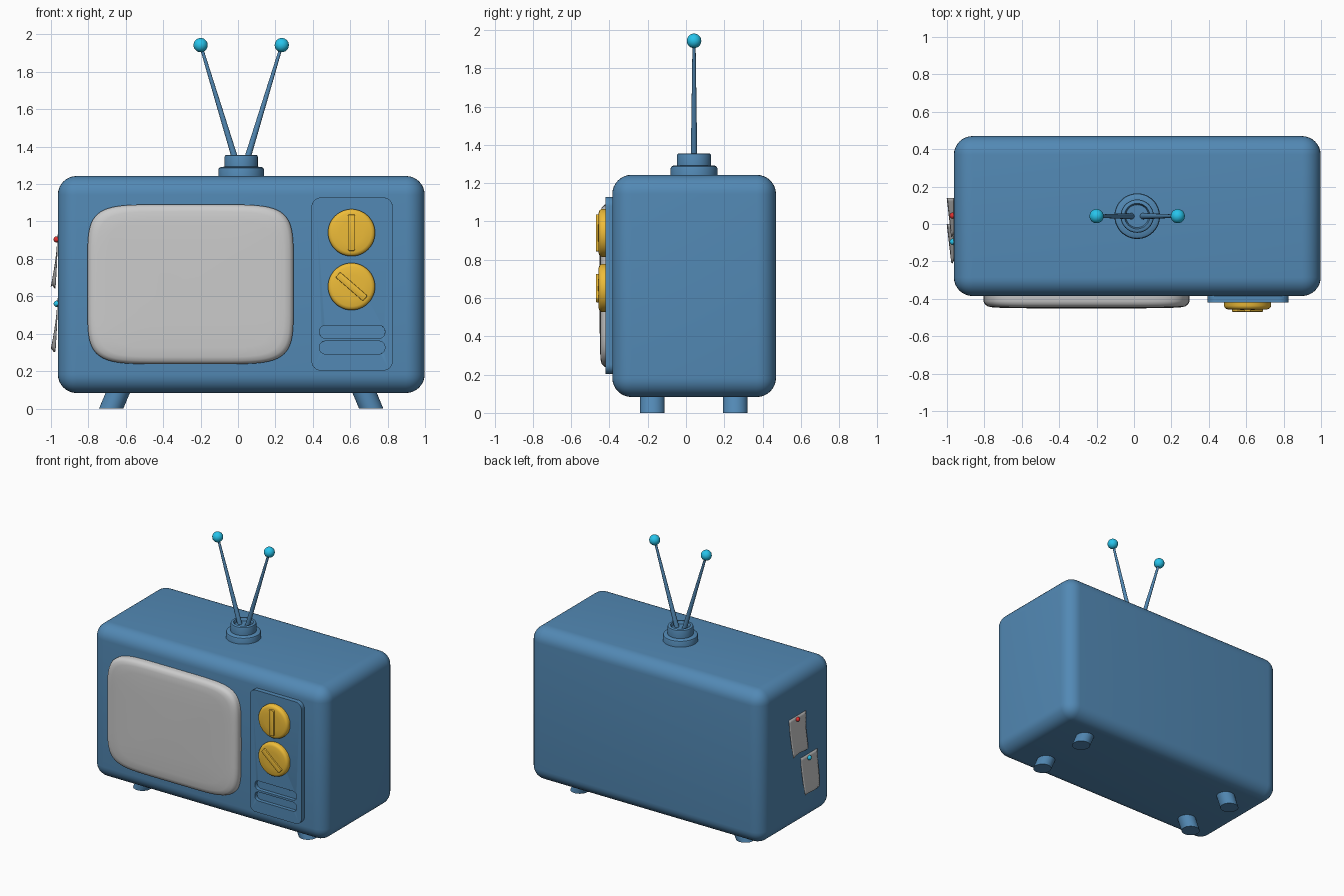
import bpy, bmesh, math
from mathutils import Vector, Matrix

if "Cube" in bpy.data.objects:
    bpy.data.objects.remove(bpy.data.objects["Cube"])

CX = 0.017  # centre line of the cabinet


def material(name, rgb):
    m = bpy.data.materials.new(name)
    m.diffuse_color = (*rgb, 1)
    m.use_nodes = True
    m.node_tree.nodes["Principled BSDF"].inputs["Base Color"].default_value = m.diffuse_color
    return m


BLUE = material("blue_plastic", (0.085, 0.25, 0.46))
YELLOW = material("yellow_plastic", (0.85, 0.5, 0.04))
CYAN = material("cyan_plastic", (0.02, 0.55, 0.83))
RED = material("red_plastic", (0.75, 0.03, 0.03))


def finish(name, bm, mat=None, angle=35):
    bmesh.ops.recalc_face_normals(bm, faces=bm.faces)
    me = bpy.data.meshes.new(name)
    bm.to_mesh(me)
    bm.free()
    ob = bpy.data.objects.new(name, me)
    bpy.context.collection.objects.link(ob)
    if mat:
        me.materials.append(mat)
    bpy.ops.object.select_all(action='DESELECT')
    ob.select_set(True)
    bpy.context.view_layer.objects.active = ob
    bpy.ops.object.shade_smooth_by_angle(angle=math.radians(angle))
    return ob


def box(lo, hi):
    lo, hi = Vector(lo), Vector(hi)
    bm = bmesh.new()
    bmesh.ops.create_cube(bm, size=1, matrix=Matrix.Translation((lo + hi) / 2)
                          @ Matrix.Diagonal((*(hi - lo), 1)))
    return bm


def round_y_edges(bm, r, seg=8):
    edges = [e for e in bm.edges if abs(e.verts[0].co.y - e.verts[1].co.y) > 1e-4]
    bmesh.ops.bevel(bm, geom=edges, offset=r, segments=seg, profile=0.5, affect='EDGES')
    return bm


def loft(name, centre, axis, a, b, n, profile, mat=None, count=48):
    """Stack scaled superellipse rings; profile is (depth along axis, scale)."""
    bm, rings = bmesh.new(), []
    for depth, s in profile:
        ring = []
        for i in range(count):
            t = math.tau * i / count
            c, d = math.cos(t), math.sin(t)
            u = math.copysign(abs(c) ** (2 / n), c) * a * s
            v = math.copysign(abs(d) ** (2 / n), d) * b * s
            p = (u, depth, v) if axis == 'y' else (u, v, depth)
            ring.append(bm.verts.new(Vector(centre) + Vector(p)))
        rings.append(ring)
    for r0, r1 in zip(rings, rings[1:]):
        for i in range(count):
            j = (i + 1) % count
            bm.faces.new((r0[i], r0[j], r1[j], r1[i]))
    bm.faces.new(rings[0])
    bm.faces.new(rings[-1])
    return finish(name, bm, mat)


def ball(name, centre, r, mat):
    bm = bmesh.new()
    bmesh.ops.create_uvsphere(bm, u_segments=24, v_segments=14, radius=r,
                              matrix=Matrix.Translation(centre))
    return finish(name, bm, mat, 60)


# Cabinet
bm = box((-0.963, -0.385, 0.083), (0.998, 0.47, 1.243))
bmesh.ops.bevel(bm, geom=bm.edges[:], offset=0.1, segments=8, profile=0.5, affect='EDGES')
finish("cabinet", bm, BLUE)

# Bulging screen
loft("screen", (-0.254, 0, 0.664), 'y', 0.551, 0.427, 6,
     [(-0.36, 1), (-0.412, 1), (-0.428, 0.988), (-0.44, 0.96), (-0.446, 0.91),
      (-0.449, 0.8), (-0.451, 0.5), (-0.452, 0.1)], count=96)

# Control panel with two recessed slots
panel = finish("control_panel", round_y_edges(box((0.393, -0.42, 0.203), (0.827, -0.36, 1.128)), 0.05), BLUE)
for k, z in enumerate((0.41, 0.326)):
    slot = finish(f"slot_cutter_{k}",
                  round_y_edges(box((0.436, -0.5, z - 0.034), (0.785, -0.392, z + 0.034)), 0.03))
    slot.hide_render = True
    slot.hide_viewport = True
    cut = panel.modifiers.new("slot", 'BOOLEAN')
    cut.operation = 'DIFFERENCE'
    cut.object = slot
    cut.solver = 'EXACT'
bev = panel.modifiers.new("soft_edge", 'BEVEL')
bev.width, bev.segments, bev.limit_method = 0.007, 3, 'ANGLE'
bev.angle_limit = math.radians(40)

# Knobs with raised grips
for k, (z, turn) in enumerate(((0.94, 90), (0.652, -41))):
    loft(f"knob_{k}", (0.607, 0, z), 'y', 0.126, 0.126, 2,
         [(-0.40, 1), (-0.436, 1), (-0.445, 0.98), (-0.452, 0.93), (-0.456, 0.84),
          (-0.458, 0.5), (-0.459, 0.1)], YELLOW)
    bm = round_y_edges(box((-0.097, -0.47, -0.019), (0.097, -0.44, 0.019)), 0.008, 3)
    front = [e for e in bm.edges if all(v.co.y < -0.469 for v in e.verts)]
    bmesh.ops.bevel(bm, geom=front, offset=0.004, segments=2, profile=0.5, affect='EDGES')
    bm.transform(Matrix.Translation((0.607, 0, z)) @ Matrix.Rotation(-math.radians(turn), 4, 'Y'))
    finish(f"knob_grip_{k}", bm, YELLOW)

# Splayed feet
for sx in (-1, 1):
    for y, end in ((-0.176, "front"), (0.257, "back")):
        bm = bmesh.new()
        bmesh.ops.create_cone(bm, cap_ends=True, segments=32, radius1=0.065, radius2=0.065, depth=0.12,
                              matrix=Matrix.Translation((CX + sx * 0.695, y, 0.06)))
        for v in bm.verts:
            v.co.x -= sx * v.co.z * 0.42
        finish(f"{end}_foot_{'left' if sx < 0 else 'right'}", bm, BLUE)

# Stepped antenna base
loft("antenna_base", (CX, 0.042, 0), 'z', 0.122, 0.122, 2,
     [(1.22, 1), (1.277, 1), (1.286, 0.97), (1.291, 0.9), (1.293, 0.73),
      (1.345, 0.73), (1.352, 0.71), (1.356, 0.66), (1.356, 0.56), (1.335, 0.5)], BLUE)

# Antenna rods and tips
for sx, side in ((-1, "left"), (1, "right")):
    p0 = Vector((CX + sx * 0.028, 0.042, 1.32))
    p1 = Vector((CX + sx * 0.217, 0.042, 1.943))
    d = p1 - p0
    bm = bmesh.new()
    bmesh.ops.create_cone(bm, cap_ends=True, segments=20, radius1=0.017, radius2=0.008, depth=d.length,
                          matrix=Matrix.Translation((p0 + p1) / 2) @ d.to_track_quat('Z', 'Y').to_matrix().to_4x4())
    finish(f"antenna_rod_{side}", bm, BLUE)
    ball(f"antenna_tip_{side}", p1, 0.038, CYAN)

# Curled paper notes pinned to the left side
N = 10
for k, (y0, z0, pin, mat) in enumerate(((0.14, 0.93, (0.045, 0.904), RED),
                                        (0.0, 0.59, (-0.095, 0.56), CYAN))):
    bm = bmesh.new()
    grid = []
    for i in range(N + 1):
        t = i / N
        row = []
        for j in range(N + 1):
            u = j / N
            curl = t ** 1.6 * (0.012 + 0.024 * (1 - u))
            wave = 0.007 * math.sin(t * 5 + k)
            row.append(bm.verts.new((-0.9645 - curl, y0 - 0.203 * u + wave * u,
                                     z0 - 0.28 * t + 0.008 * math.sin(u * 5 + k) * t)))
        grid.append(row)
    for i in range(N):
        for j in range(N):
            bm.faces.new((grid[i][j], grid[i + 1][j], grid[i + 1][j + 1], grid[i][j + 1]))
    note = finish(f"paper_note_{k}", bm)
    thick = note.modifiers.new("thickness", 'SOLIDIFY')
    thick.thickness, thick.offset = 0.002, 0
    ball(f"note_pin_{k}", (-0.969, *pin), 0.017, mat)
